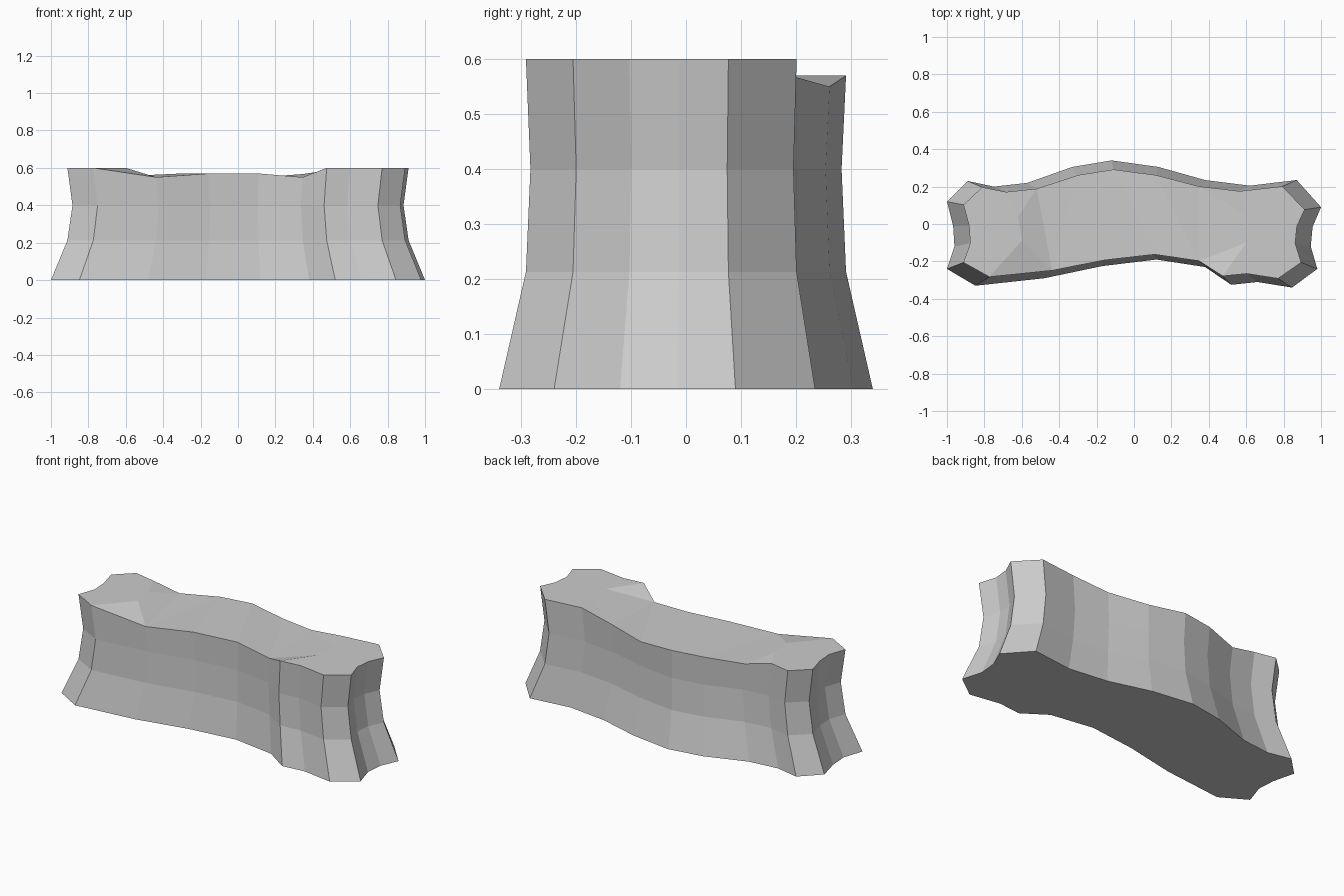
import bpy, bmesh

if "Cube" in bpy.data.objects:
    bpy.data.objects.remove(bpy.data.objects["Cube"])

# Footprint, clockwise from the left end (seen from above)
outline = [
    (-1.0, .12), (-.89, .23), (-.75, .20), (-.57, .22), (-.33, .305),
    (-.12, .34), (.13, .305), (.38, .235), (.62, .205), (.87, .235),
    (1.0, .09), (.955, -.015), (.945, -.12), (.98, -.24), (.845, -.34),
    (.66, -.31), (.52, -.325), (.38, -.23), (.12, -.19), (-.17, -.225),
    (-.48, -.29), (-.848, -.33), (-1.0, -.24), (-.96, -.12), (-.967, -.01)]

# Stacked rings: height, x scale, y scale
levels = [(0, 1, 1), (.213, .912, .857), (.4, .885, .833), (.6, .912, .857)]

# Rim heights where the middle of the top is worn down
rim_dip = {3: .56, 4: .57, 5: .57, 6: .55, 7: .567,
           17: .55, 18: .57, 19: .57, 20: .55}

bm = bmesh.new()
rings = []
for k, (z, sx, sy) in enumerate(levels):
    top = k == len(levels) - 1
    rings.append([bm.verts.new((x * sx, y * sy, rim_dip.get(i, z) if top else z))
                  for i, (x, y) in enumerate(outline)])

# Side walls and underside
n = len(outline)
for low, high in zip(rings, rings[1:]):
    for i in range(n):
        j = (i + 1) % n
        bm.faces.new((low[i], low[j], high[j], high[i]))
bm.faces.new(rings[0])

# Top: two raised ends fanned around inner points, lower middle strip
v = dict(enumerate(rings[-1]))
for name, co in {"A": (-.62, .04, .6), "B": (-.6, -.09, .6),
                 "C": (.61, .04, .6), "D": (.6, -.1, .6)}.items():
    v[name] = bm.verts.new(co)
left_end = [(0, 1, 2, "A"), (2, 3, "A"), (24, 0, "A"), (23, 24, "A", "B"),
            (22, 23, "B"), (21, 22, "B"), (20, 21, "B"), (3, 20, "B", "A")]
right_end = [(8, 9, 10, "C"), (7, 8, "C"), (10, 11, "C"), (11, 12, "D", "C"),
             (12, 13, "D"), (13, 14, 15, "D"), (15, 16, "D"), (16, 17, "D"),
             (17, 7, "C", "D")]
middle = [(3, 4, 20), (4, 19, 20), (4, 5, 19), (5, 18, 19), (5, 6, 18),
          (6, 7, 17), (6, 17, 18)]
for face in left_end + right_end + middle:
    bm.faces.new([v[k] for k in face])

bmesh.ops.recalc_face_normals(bm, faces=bm.faces)
mesh = bpy.data.meshes.new("stone_block")
bm.to_mesh(mesh)
bm.free()
block = bpy.data.objects.new("stone_block", mesh)
bpy.context.collection.objects.link(block)
